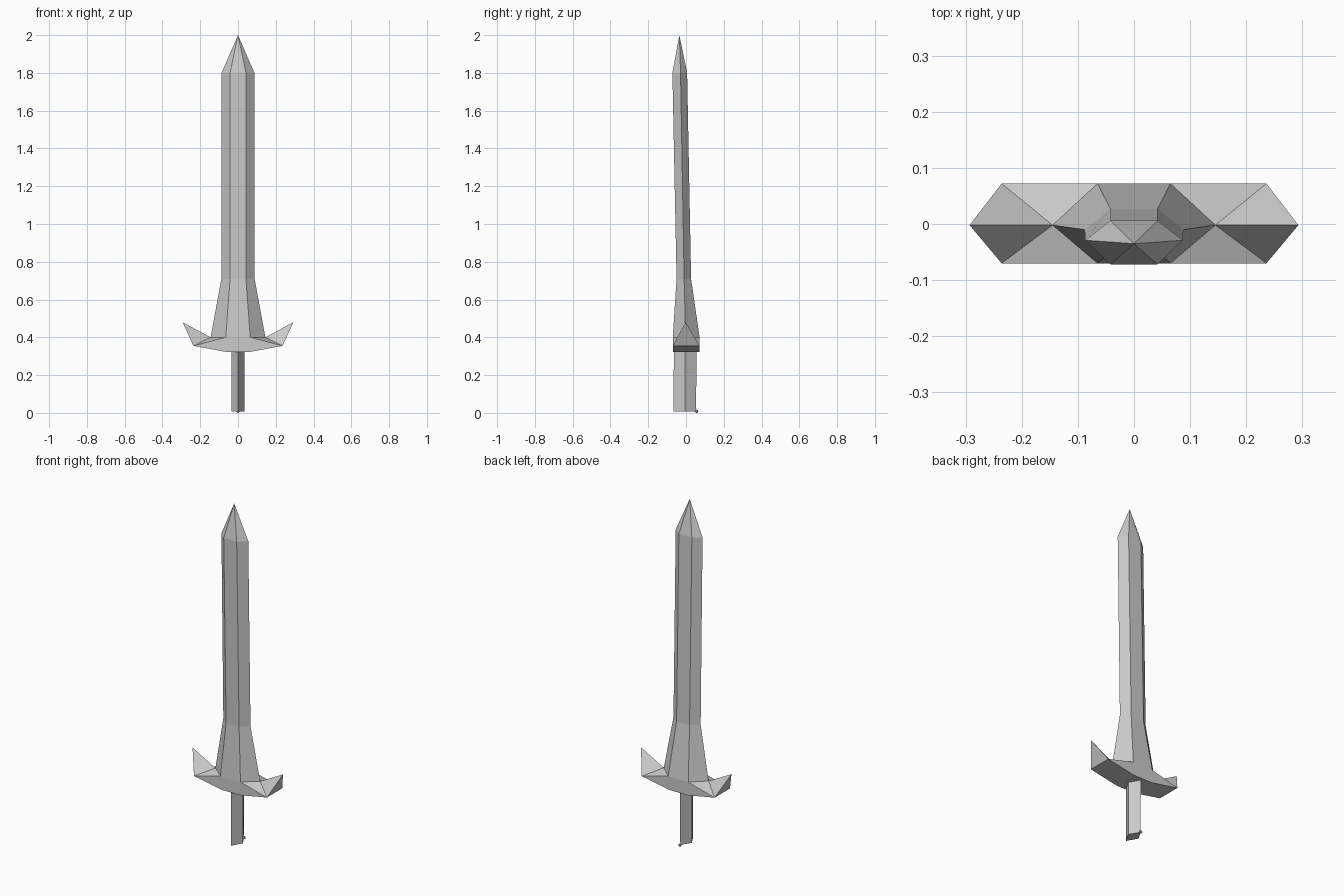
import bpy, bmesh

if "Cube" in bpy.data.objects:
    bpy.data.objects.remove(bpy.data.objects["Cube"])

steel = bpy.data.materials.new("grey_steel")
steel.diffuse_color = (0.6, 0.6, 0.6, 1)
steel.use_nodes = True
steel.node_tree.nodes["Principled BSDF"].inputs["Base Color"].default_value = steel.diffuse_color


def make(name, verts, faces):
    """Flat shaded mesh object with outward normals."""
    bm = bmesh.new()
    vs = [bm.verts.new(v) for v in verts]
    for f in faces:
        bm.faces.new([vs[i] for i in f])
    bmesh.ops.recalc_face_normals(bm, faces=bm.faces[:])
    me = bpy.data.meshes.new(name)
    bm.to_mesh(me)
    bm.free()
    me.materials.append(steel)
    ob = bpy.data.objects.new(name, me)
    bpy.context.collection.objects.link(ob)
    return ob


def hex_ring(z, edge, flat, front, mid, back):
    """Six-sided section: a flat front and back with a ridge at each side."""
    return [(-flat, front, z), (flat, front, z), (edge, mid, z),
            (flat, back, z), (-flat, back, z), (-edge, mid, z)]


# Blade: three hexagonal sections leaning slightly forward, then a point
base = hex_ring(0.40, 0.145, 0.065, -0.07, -0.002, 0.072)
verts = (base
         + hex_ring(0.71, 0.088, 0.042, -0.05, -0.01, 0.027)
         + hex_ring(1.80, 0.087, 0.042, -0.072, -0.029, 0.006)
         + [(0, -0.035, 2.0)])
faces = [(r + i, r + (i + 1) % 6, r + 6 + (i + 1) % 6, r + 6 + i)
         for r in (0, 6) for i in range(6)]
faces += [(12 + i, 12 + (i + 1) % 6, 18) for i in range(6)]
make("blade", verts, faces)

# Guard: shares the blade's base section, wings sweep up to pointed ends
F, B = -0.07, 0.072
verts = base + [(-0.06, F, 0.322), (0.06, F, 0.322), (0.06, B, 0.322), (-0.06, B, 0.322)]
faces = [(6, 7, 8, 9)]
for s, ridge, tf, tb, lf, lb in ((1, 2, 1, 3, 7, 8), (-1, 5, 0, 4, 6, 9)):
    n = len(verts)
    verts += [(s * 0.236, F, 0.355), (s * 0.236, B, 0.355), (s * 0.293, -0.002, 0.48)]
    cf, cb, tip = n, n + 1, n + 2
    faces += [(ridge, cf, tip), (ridge, cb, tip), (cf, cb, tip),
              (ridge, tf, cf), (ridge, tb, cb),
              (lf, lb, cb, cf), (tf, cf, lf), (tb, cb, lb)]
faces += [(0, 1, 7, 6), (3, 4, 9, 8)]
make("guard", verts, faces)

# Handle: diamond-section grip, longer from front to back
verts = [(x, y, z) for z, y0, y1 in ((0.008, -0.067, 0.053), (0.322, -0.064, 0.056))
         for x, y in ((0, y0), (0.035, -0.004), (0, y1), (-0.035, -0.004))]
faces = [(i, (i + 1) % 4, 4 + (i + 1) % 4, 4 + i) for i in range(4)]
make("handle", verts, faces + [(0, 1, 2, 3), (4, 5, 6, 7)])

# Small stud at the back of the handle's foot
bpy.ops.mesh.primitive_uv_sphere_add(segments=6, ring_count=4, radius=0.009,
                                     location=(0, 0.056, 0.009))
stud = bpy.context.object
stud.name = "handle_stud"
stud.data.materials.append(steel)
